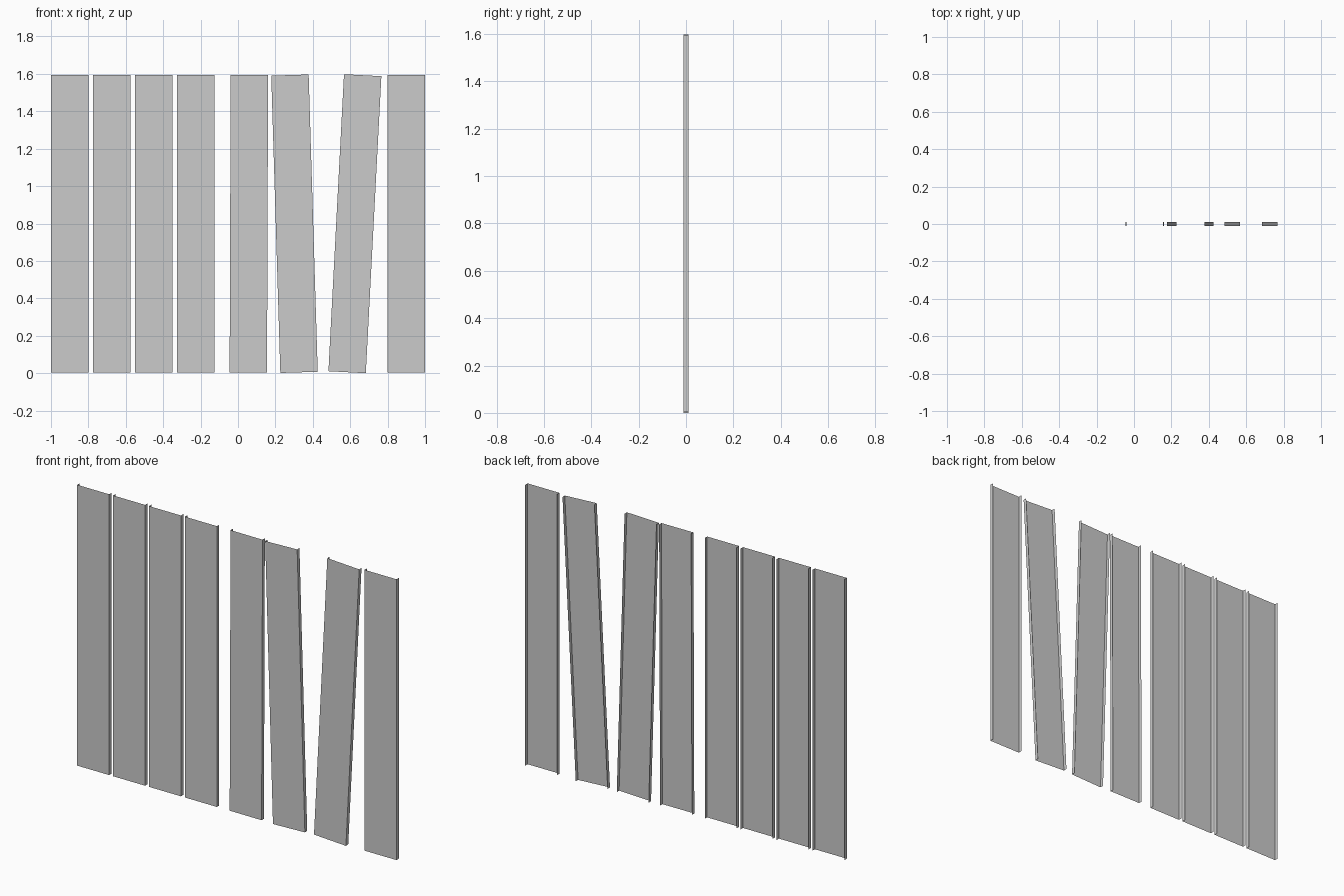
import bpy, bmesh
from math import radians

if "Cube" in bpy.data.objects:
    bpy.data.objects.remove(bpy.data.objects["Cube"])

WIDTH, HEIGHT, DEPTH, MID_Z = 0.2, 1.59, 0.021, 0.799


def plank(name, x, tilt=0.0):
    # Open channel: front face plus two side returns, no back or end caps
    w, d, h = WIDTH / 2, DEPTH / 2, HEIGHT / 2
    profile = [(-w, d), (-w, -d), (w, -d), (w, d)]
    bm = bmesh.new()
    low = [bm.verts.new((px, py, -h)) for px, py in profile]
    high = [bm.verts.new((px, py, h)) for px, py in profile]
    for i in range(3):
        bm.faces.new((low[i], low[i + 1], high[i + 1], high[i]))
    mesh = bpy.data.meshes.new(name)
    bm.to_mesh(mesh)
    bm.free()
    ob = bpy.data.objects.new(name, mesh)
    ob.location = (x, 0, MID_Z)
    ob.rotation_euler.y = radians(tilt)
    bpy.context.collection.objects.link(ob)


# Evenly spaced upright planks on the left
for i in range(4):
    plank(f"upright_plank_{i + 1}", -0.9 + 0.225 * i)

# Loose, leaning planks
for i, (x, tilt) in enumerate([(0.058, 0.2), (0.302, -1.75), (0.625, 3.0)]):
    plank(f"leaning_plank_{i + 1}", x, tilt)

# Upright end plank on the right
plank("end_plank", 0.9)
